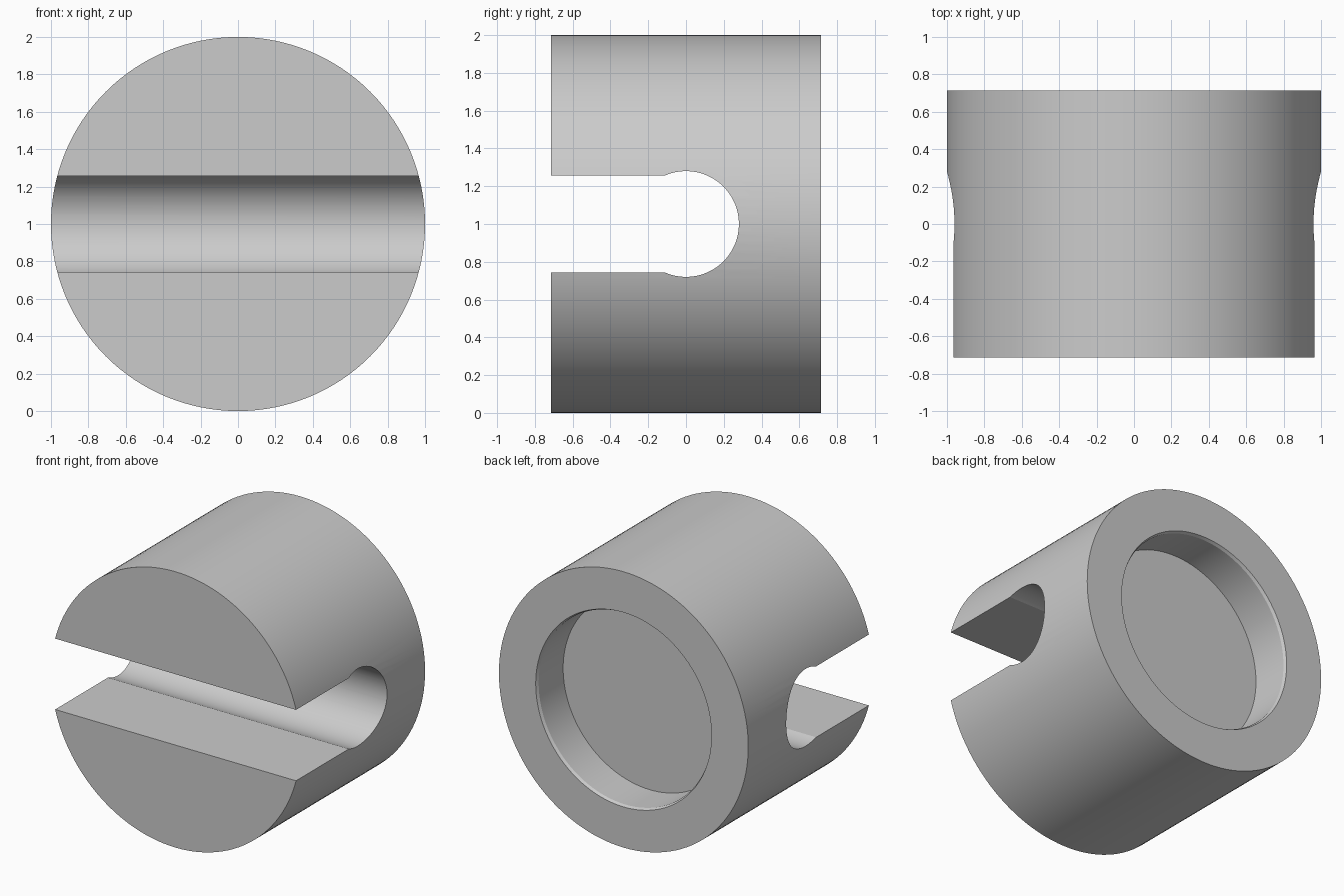
import bpy, bmesh, math
from mathutils import Matrix, Vector

if "Cube" in bpy.data.objects:
    bpy.data.objects.remove(bpy.data.objects["Cube"], do_unlink=True)

HALF = 0.715      # half the length along y
SEGMENTS = 128


def make_object(name, bm):
    bmesh.ops.recalc_face_normals(bm, faces=bm.faces)
    mesh = bpy.data.meshes.new(name)
    bm.to_mesh(mesh)
    bm.free()
    obj = bpy.data.objects.new(name, mesh)
    bpy.context.collection.objects.link(obj)
    return obj


# Plain grey material
grey = bpy.data.materials.new("plain_grey")
grey.use_nodes = True
colour = (0.6, 0.6, 0.6, 1)
grey.diffuse_color = colour
grey.node_tree.nodes["Principled BSDF"].inputs["Base Color"].default_value = colour

# Barrel body: rings of (radius, y) bridged from the front to the recess floor
profile = [(1, -HALF), (1, HALF), (0.705, HALF), (0.695, HALF - 0.02), (0.695, HALF - 0.3)]
bm = bmesh.new()
rings = []
for radius, y in profile:
    angles = [2 * math.pi * i / SEGMENTS for i in range(SEGMENTS)]
    rings.append([bm.verts.new((radius * math.cos(a), y, 1 + radius * math.sin(a))) for a in angles])
for near, far in zip(rings, rings[1:]):
    for i in range(SEGMENTS):
        j = (i + 1) % SEGMENTS
        bm.faces.new((near[i], near[j], far[j], far[i]))
bm.faces.new(rings[0])
bm.faces.new(rings[-1])
body = make_object("slotted_barrel", bm)
body.data.materials.append(grey)

# Keyhole cutter: round cross hole opening into a slot at the front
hole, slot = 0.28, 0.257
start = math.pi - math.asin(slot / hole)
outline = [(-1, -slot)]
for i in range(65):
    a = -start + 2 * start * i / 64
    outline.append((hole * math.cos(a), hole * math.sin(a)))
outline.append((-1, slot))
bm = bmesh.new()
face = bm.faces.new([bm.verts.new((-1.2, y, 1 + z)) for y, z in outline])
extruded = bmesh.ops.extrude_face_region(bm, geom=[face])
moved = [v for v in extruded["geom"] if isinstance(v, bmesh.types.BMVert)]
bmesh.ops.translate(bm, verts=moved, vec=(2.4, 0, 0))
cutter = make_object("slot_cutter", bm)
cutter.data.materials.append(grey)
cutter.hide_render = True

# Cut the slot and drop the cutter
cut = body.modifiers.new("slot", "BOOLEAN")
cut.operation = "DIFFERENCE"
cut.solver = "EXACT"
cut.object = cutter
bpy.ops.object.select_all(action="DESELECT")
bpy.context.view_layer.objects.active = body
body.select_set(True)
bpy.ops.object.modifier_apply(modifier=cut.name)
bpy.data.objects.remove(cutter, do_unlink=True)

# Smooth the round walls, keep the rims sharp
bpy.ops.object.shade_smooth_by_angle(angle=math.radians(20))
